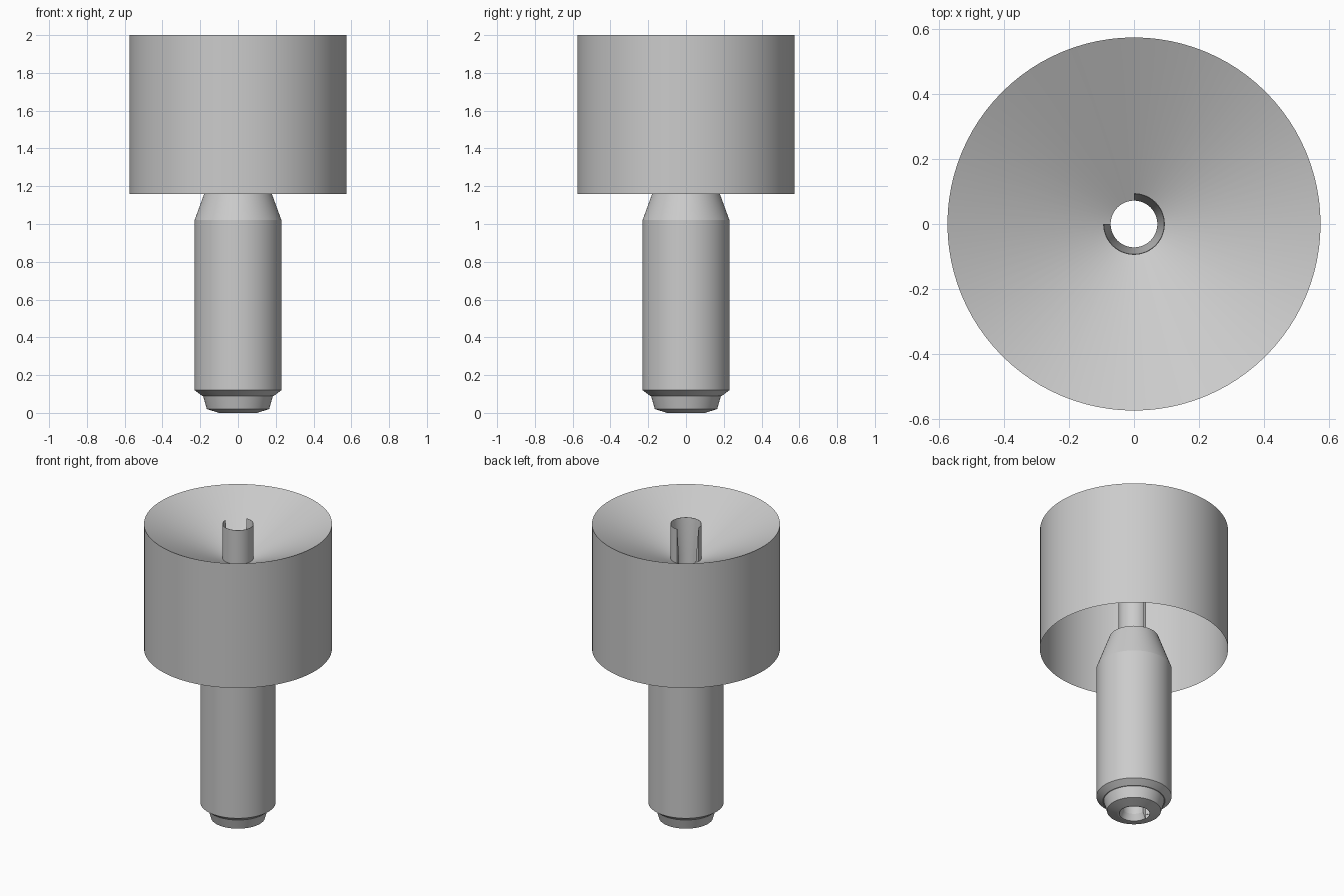
import bpy, bmesh, math

if "Cube" in bpy.data.objects:
    bpy.data.objects.remove(bpy.data.objects["Cube"])


def revolve(name, profile, start=0, sweep=360, steps=96, closed=False):
    """Turn an (r, z) profile around z; closed part-turns get end caps."""
    bm = bmesh.new()
    full = sweep == 360
    rings = []
    for i in range(steps if full else steps + 1):
        a = math.radians(start + sweep * i / steps)
        rings.append([bm.verts.new((r * math.cos(a), r * math.sin(a), z)) for r, z in profile])
    n = len(profile)
    for i in range(steps):
        p, q = rings[i], rings[(i + 1) % len(rings)]
        for j in range(n if closed else n - 1):
            k = (j + 1) % n
            bm.faces.new((p[j], q[j], q[k], p[k]))
    if closed and not full:
        bm.faces.new(rings[0])
        bm.faces.new(rings[-1][::-1])
        bmesh.ops.recalc_face_normals(bm, faces=bm.faces)
    mesh = bpy.data.meshes.new(name)
    bm.to_mesh(mesh)
    bm.free()
    obj = bpy.data.objects.new(name, mesh)
    bpy.context.collection.objects.link(obj)
    bpy.ops.object.select_all(action='DESELECT')
    obj.select_set(True)
    bpy.context.view_layer.objects.active = obj
    bpy.ops.object.shade_smooth_by_angle(angle=math.radians(15))
    return obj


# Thin cup, open underneath, with a funnel-shaped top
revolve("funnel_cup", [(0.575, 1.16), (0.575, 2.0), (0.072, 1.76)])

# Hollow stem with tapered shoulder and stepped foot
revolve("stem", [(0.095, 0), (0.10, 0), (0.165, 0.02), (0.185, 0.09), (0.19, 0.09),
                 (0.23, 0.12), (0.23, 1.02), (0.15, 1.24), (0.093, 1.24)])

# Inner tube with the back-left quarter cut away and a flared mouth
revolve("slotted_tube", [(0.095, 0), (0.095, 2.0), (0.093, 2.0), (0.072, 1.76),
                         (0.072, 0.04), (0.09, 0)],
        start=180, sweep=270, steps=72, closed=True)
